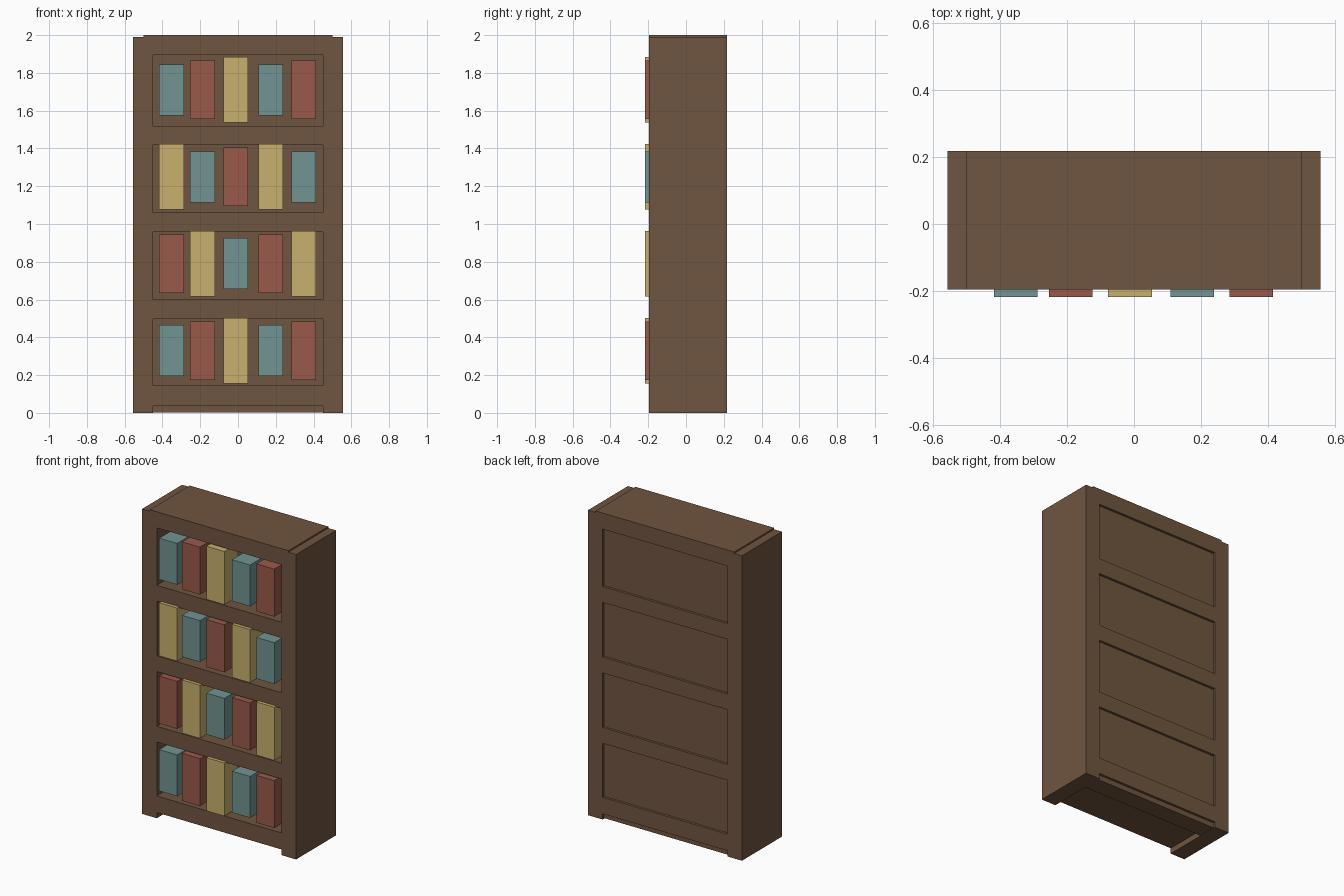
import bpy

if "Cube" in bpy.data.objects:
    bpy.data.objects.remove(bpy.data.objects["Cube"])


def material(name, rgb):
    m = bpy.data.materials.new(name)
    m.diffuse_color = (*rgb, 1.0)
    m.use_nodes = True
    m.node_tree.nodes["Principled BSDF"].inputs["Base Color"].default_value = m.diffuse_color
    return m


wood = material("brown_wood", (0.162, 0.091, 0.051))
teal = material("teal_cover", (0.165, 0.296, 0.287))
red = material("red_cover", (0.323, 0.102, 0.069))
yellow = material("yellow_cover", (0.578, 0.434, 0.156))


def box(name, x, y, z, mat):
    """Box from (min, max) ranges on each axis."""
    bpy.ops.mesh.primitive_cube_add(size=1)
    ob = bpy.context.object
    ob.name = name
    ranges = (x, y, z)
    for v in ob.data.vertices:
        v.co = [lo if c < 0 else hi for c, (lo, hi) in zip(v.co, ranges)]
    ob.data.materials.append(mat)
    return ob


FRONT, BACK = -0.195, 0.217

# Side panels, which also form the feet
box("left_side", (-0.556, -0.45), (FRONT, BACK), (0, 1.99), wood)
box("right_side", (0.45, 0.556), (FRONT, BACK), (0, 1.99), wood)

# Shelves; the top one runs over the side panels
for i, z in enumerate([(0.037, 0.145), (0.497, 0.60), (0.957, 1.06), (1.417, 1.52)]):
    box(f"shelf_{i + 1}", (-0.46, 0.46), (FRONT, BACK), z, wood)
box("top_board", (-0.50, 0.50), (FRONT, BACK), (1.895, 2.0), wood)

# Slightly recessed back panel
box("back_panel", (-0.47, 0.47), (0.08, BACK - 0.016), (0.003, 1.95), wood)

# Books: colour and height cycle together along each row
kinds = [(teal, 0.27), (red, 0.31), (yellow, 0.347)]
columns = [-0.352, -0.188, -0.012, 0.174, 0.349]
for row in range(4):
    mid = 0.33 + 0.46 * row
    for col, x in enumerate(columns):
        mat, h = kinds[(row + col) % 3]
        box(f"book_{row + 1}_{col + 1}", (x - 0.065, x + 0.065), (-0.217, -0.075),
            (mid - h / 2, mid + h / 2), mat)
